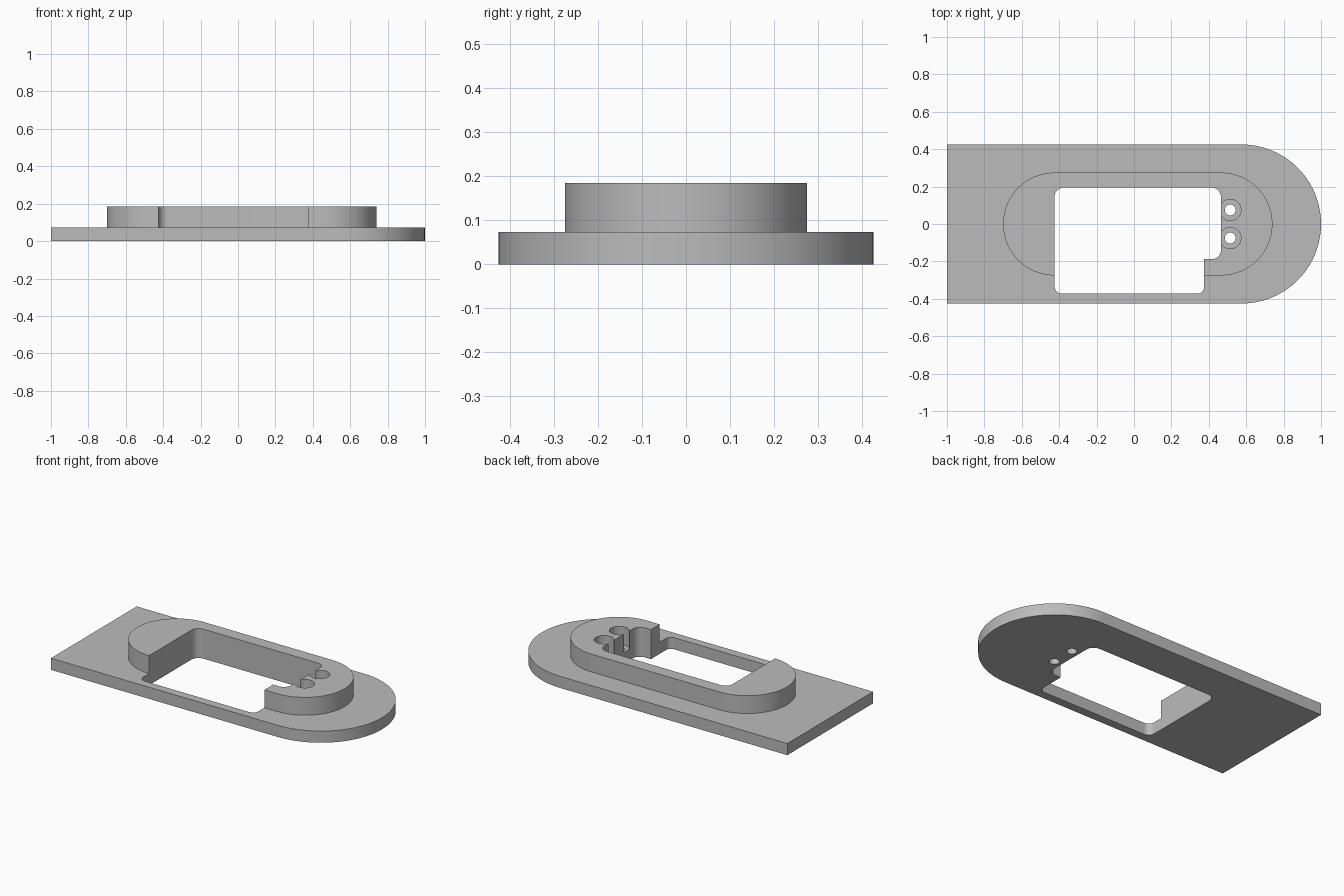
import bpy, bmesh, math
from mathutils import Vector

cube = bpy.data.objects.get("Cube")
if cube:
    bpy.data.objects.remove(cube, do_unlink=True)

grey = bpy.data.materials.new("plain grey")
grey.use_nodes = True
colour = (0.5, 0.5, 0.5, 1)
grey.diffuse_color = colour
grey.node_tree.nodes["Principled BSDF"].inputs["Base Color"].default_value = colour


def outline(corners, steps=24):
    """Round each right-angled corner, given as (x, y, radius)."""
    points = []
    for i, (x, y, r) in enumerate(corners):
        p = Vector((x, y))
        if r == 0:
            points.append(p)
            continue
        a = (Vector(corners[i - 1][:2]) - p).normalized()
        b = (Vector(corners[(i + 1) % len(corners)][:2]) - p).normalized()
        for k in range(steps + 1):
            t = math.pi / 2 * k / steps
            points.append(p + r * (a + b - b * math.cos(t) - a * math.sin(t)))
    return points


def prism(name, corners, bottom, top):
    bm = bmesh.new()
    verts = [bm.verts.new((p.x, p.y, bottom)) for p in outline(corners)]
    bm.faces.new(verts)
    bmesh.ops.remove_doubles(bm, verts=bm.verts, dist=1e-4)
    out = bmesh.ops.extrude_face_region(bm, geom=bm.faces[:])
    moved = [g for g in out["geom"] if isinstance(g, bmesh.types.BMVert)]
    bmesh.ops.translate(bm, verts=moved, vec=(0, 0, top - bottom))
    bmesh.ops.recalc_face_normals(bm, faces=bm.faces)
    mesh = bpy.data.meshes.new(name)
    bm.to_mesh(mesh)
    bm.free()
    mesh.materials.append(grey)
    obj = bpy.data.objects.new(name, mesh)
    bpy.context.collection.objects.link(obj)
    return obj


def box(x0, x1, y0, y1, r0, r1):
    """Rectangle with radius r0 at the left end and r1 at the right end."""
    return [(x0, y0, r0), (x1, y0, r1), (x1, y1, r1), (x0, y1, r0)]


def disc(x, y, r):
    return box(x - r, x + r, y - r, y + r, r, r)


def combine(target, tool, operation):
    mod = target.modifiers.new(tool.name, 'BOOLEAN')
    mod.operation = operation
    mod.solver = 'EXACT'
    mod.object = tool
    tool.hide_render = True
    helpers.append(tool)


helpers = []

# Base plate, rounded at one end, with the raised boss
plate = prism("mounting_plate", box(-1, 1, -0.425, 0.425, 0, 0.425), 0, 0.073)
boss = prism("raised_boss", box(-0.70, 0.74, -0.275, 0.275, 0.275, 0.275), 0.02, 0.185)
combine(plate, boss, 'UNION')

# Stepped opening through both
opening = prism("opening_cutter", [
    (-0.425, -0.372, 0.04), (0.375, -0.372, 0.035), (0.375, -0.188, 0),
    (0.465, -0.188, 0.05), (0.465, 0.195, 0.05), (-0.425, 0.195, 0.05)], -0.1, 0.3)
combine(plate, opening, 'DIFFERENCE')

# Pair of counterbored screw holes
for side in (-1, 1):
    y = side * 0.075
    combine(plate, prism("counterbore_cutter", disc(0.515, y, 0.057), 0.07, 0.3), 'DIFFERENCE')
    combine(plate, prism("screw_hole_cutter", disc(0.515, y, 0.029), -0.1, 0.3), 'DIFFERENCE')

# Apply the cuts and remove the helpers
bpy.context.view_layer.update()
result = bpy.data.meshes.new_from_object(plate.evaluated_get(bpy.context.evaluated_depsgraph_get()))
plate.modifiers.clear()
plate.data = result
for helper in helpers:
    bpy.data.objects.remove(helper, do_unlink=True)

bpy.ops.object.select_all(action='DESELECT')
plate.select_set(True)
bpy.context.view_layer.objects.active = plate
bpy.ops.object.shade_smooth_by_angle(angle=math.radians(30))
